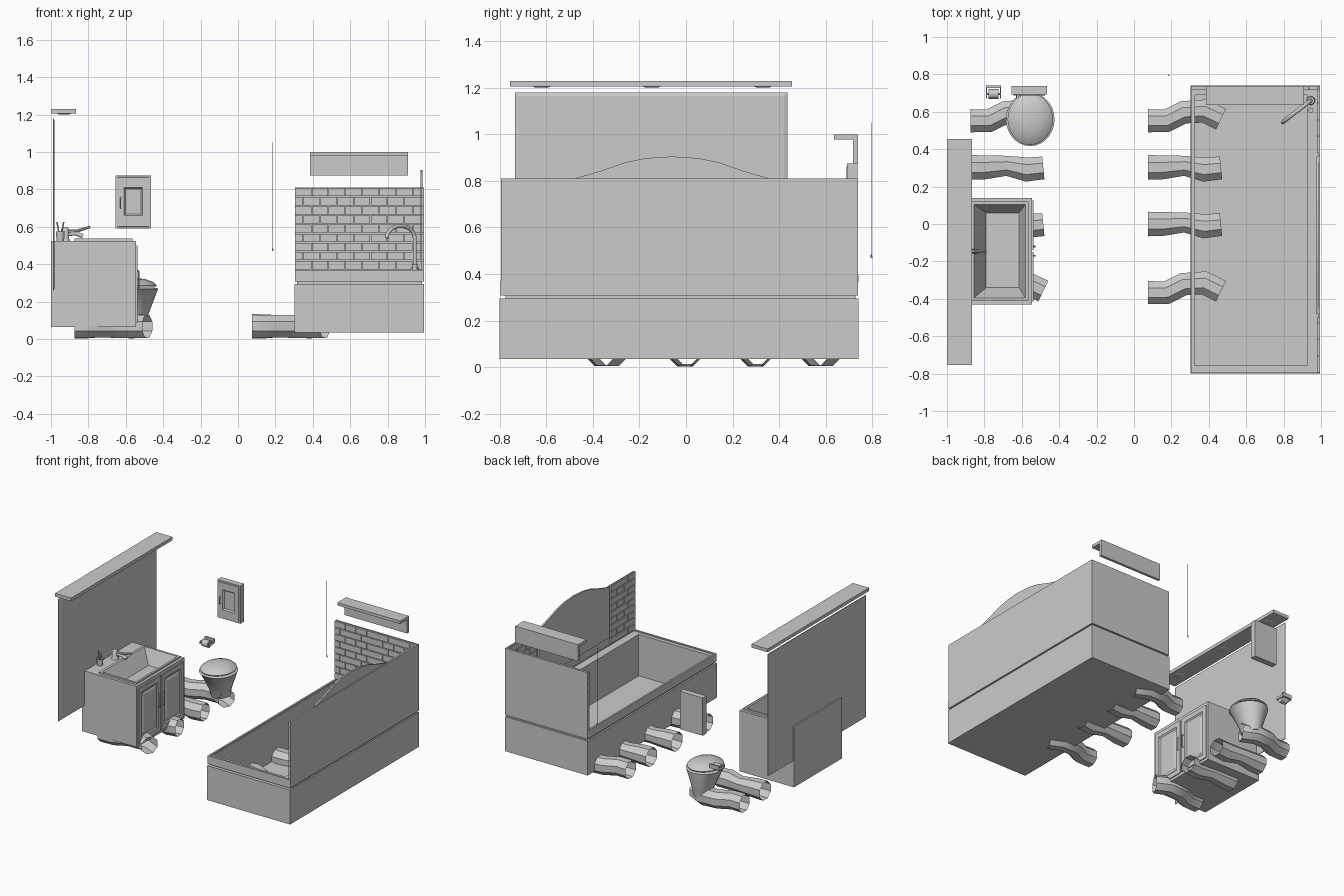
import bpy, bmesh
from math import sin, cos, pi
from mathutils import Vector


def finish(name, bm, smooth=False):
    bmesh.ops.recalc_face_normals(bm, faces=bm.faces)
    me = bpy.data.meshes.new(name)
    bm.to_mesh(me)
    bm.free()
    ob = bpy.data.objects.new(name, me)
    bpy.context.collection.objects.link(ob)
    if smooth:
        bpy.ops.object.select_all(action='DESELECT')
        ob.select_set(True)
        bpy.context.view_layer.objects.active = ob
        bpy.ops.object.shade_smooth_by_angle(angle=0.7)
    return ob


def skin(bm, rings, caps=True):
    """Bridge a list of point loops, closing both ends if wanted."""
    vs = [[bm.verts.new(p) for p in r] for r in rings]
    n = len(vs[0])
    for a, b in zip(vs, vs[1:]):
        for i in range(n):
            bm.faces.new((a[i], a[(i + 1) % n], b[(i + 1) % n], b[i]))
    if caps:
        bm.faces.new(vs[0])
        bm.faces.new(vs[-1])


def rect_loft(name, rects, axis='z'):
    """Rectangles (a0, a1, b0, b1, height) stacked along an axis."""
    put = {'z': lambda a, b, h: (a, b, h), 'x': lambda a, b, h: (h, a, b),
           'y': lambda a, b, h: (a, h, b)}[axis]
    bm = bmesh.new()
    skin(bm, [[put(a, b, h) for a, b in ((a0, b0), (a1, b0), (a1, b1), (a0, b1))]
              for a0, a1, b0, b1, h in rects])
    return finish(name, bm)


def add_box(bm, x0, x1, y0, y1, z0, z1):
    skin(bm, [[(x0, y0, z), (x1, y0, z), (x1, y1, z), (x0, y1, z)] for z in (z0, z1)])


def box(name, *b):
    bm = bmesh.new()
    add_box(bm, *b)
    return finish(name, bm)


def tube(name, path, radii, n=10, caps=True):
    """Round tube along a path of points."""
    pts = [Vector(p) for p in path]
    if not isinstance(radii, (list, tuple)):
        radii = [radii] * len(pts)
    rings = []
    for i, p in enumerate(pts):
        t = (pts[min(i + 1, len(pts) - 1)] - pts[max(i - 1, 0)]).normalized()
        ref = Vector((0, 0, 1)) if abs(t.z) < 0.9 else Vector((0.64, -0.77, 0)).cross(Vector((0, 0, 1)))
        if i == 0:
            u = (ref - t * ref.dot(t)).normalized()
        else:
            u = (u - t * u.dot(t)).normalized()
        v = t.cross(u)
        rings.append([p + radii[i] * (cos(k) * u + sin(k) * v)
                      for k in [2 * pi * (j + .5) / n for j in range(n)]])
    bm = bmesh.new()
    skin(bm, rings, caps)
    return finish(name, bm, True)


def ellipse_loft(name, rings, n=28):
    """Ellipses (cx, cy, rx, ry, z) stacked upward."""
    bm = bmesh.new()
    skin(bm, [[(cx + rx * cos(2 * pi * i / n), cy + ry * sin(2 * pi * i / n), z)
               for i in range(n)] for cx, cy, rx, ry, z in rings])
    return finish(name, bm, True)


# Mirror and light shelf with three lamps
rect_loft("mirror", [(-.735, .435, .26, 1.18, -.99), (-.735, .435, .26, 1.18, -.985),
                     (-.72, .42, .275, 1.165, -.98)], 'x')
box("light_shelf", -1, -.865, -.755, .455, 1.205, 1.23)
for y in (-.62, -.147, .33):
    ellipse_loft("lamp", [(-.93, y, .025, .025, 1.2), (-.93, y, .04, .04, 1.206)], 16)

# Vanity cabinet with sunken sink
rect_loft("vanity_cabinet", [
    (-1, -.545, -.43, .14, .065), (-1, -.545, -.43, .14, .525),
    (-.875, -.565, -.41, .12, .525), (-.875, -.565, -.41, .12, .538),
    (-.855, -.58, -.395, .105, .538), (-.79, -.615, -.34, .06, .43)])
for s in (-1, 1):
    a, b = sorted((-.145 + s * .006, -.145 + s * .27))
    rect_loft("vanity_door", [
        (a, b, .085, .5, -.546), (a, b, .085, .5, -.538),
        (a + .035, b - .035, .12, .465, -.538), (a + .045, b - .045, .13, .455, -.545),
        (a + .055, b - .055, .14, .445, -.545), (a + .065, b - .065, .15, .435, -.54)], 'x')
    y = -.145 + s * .025
    tube("vanity_handle", [(-.54, y, .27), (-.53, y, .28), (-.53, y, .36), (-.54, y, .37)], .005, 8)

# Sink tap and toothbrush cup
ellipse_loft("sink_tap_body", [(-.925, -.145, .028, .028, .524), (-.925, -.145, .022, .022, .535),
                               (-.925, -.145, .022, .022, .585), (-.925, -.145, .012, .012, .598)], 14)
tube("sink_tap_spout", [(-.925, -.145, .56), (-.87, -.145, .565), (-.83, -.145, .55)], .012, 10)
tube("sink_tap_lever", [(-.925, -.145, .575), (-.86, -.145, .578), (-.79, -.145, .6)], [.012, .009, .007], 8)
ellipse_loft("toothbrush_cup", [(-.95, -.29, .02, .02, .524), (-.95, -.29, .024, .024, .575),
                                (-.95, -.29, .02, .02, .575), (-.95, -.29, .017, .017, .53)], 14)
for dx, dy in ((-.018, .01), (.018, -.012)):
    tube("toothbrush", [(-.95, -.29, .53), (-.95 + dx, -.29 + dy, .625)], .004, 6)

# Wall-hung cupboard
rect_loft("wall_cupboard", [
    (-.655, -.465, .59, .875, .737), (-.655, -.465, .59, .875, .692),
    (-.645, -.475, .6, .865, .692), (-.643, -.477, .602, .863, .688),
    (-.61, -.51, .66, .81, .688), (-.602, -.518, .668, .802, .698)], 'y')
tube("cupboard_handle", [(-.628, .688, .7), (-.628, .678, .705), (-.628, .678, .75),
                         (-.628, .688, .755)], .004, 8)

# Toilet bowl and lid
c = -.555
ellipse_loft("toilet_bowl", [(c, .59, .06, .075, .07), (c, .585, .075, .09, .13),
                             (c, .565, .125, .138, .262), (c, .56, .13, .143, .268),
                             (c, .56, .11, .12, .275)])
ellipse_loft("toilet_lid", [(c, .56, .118, .135, .28), (c, .56, .121, .138, .287),
                            (c, .562, .1, .115, .305), (c, .565, .06, .07, .32),
                            (c, .566, .02, .025, .325)])

# Paper holder
box("paper_holder_plate", -.79, -.712, .728, .74, .365, .395)
for x in (-.788, -.714):
    box("paper_holder_arm", x - .003, x + .003, .67, .735, .36, .38)
tube("paper_holder_bar", [(-.788, .695, .37), (-.714, .695, .37)], .005, 8)
tube("paper_roll", [(-.777, .695, .365), (-.725, .695, .365)], .026, 16)

# Bathtub with shadow groove, lip and deep basin
rect_loft("bathtub", [
    (.303, .995, -.8, .74, .035), (.303, .995, -.8, .74, .295),
    (.315, .985, -.775, .728, .295), (.315, .985, -.775, .728, .307),
    (.305, .995, -.797, .738, .307), (.305, .995, -.797, .738, .37),
    (.318, .985, -.785, .728, .37), (.318, .985, -.785, .728, .362),
    (.326, .925, -.757, .69, .362), (.326, .925, -.757, .69, .05)])

# Splash walls around the tub
box("tub_back_wall", .305, .995, .73, .738, .37, .81)
box("tub_side_wall", .987, .995, -.795, .738, .37, .81)
bm = bmesh.new()
pitch = .44 / 9
for r in range(9):
    z = .37 + r * pitch
    off = .045 * (r % 2)
    for k in range(-1, 8):
        x0 = max(.305, .305 + k * .09 + off)
        x1 = min(.985, .305 + (k + 1) * .09 + off - .003)
        if x1 - x0 > .01:
            add_box(bm, x0, x1, .716, .731, z + .003, z + pitch - .003)
    for lo, hi in ((-.795, -.5), (.38, .716)):
        for k in range(-1, 5):
            y0 = max(lo, lo + k * .09 + off)
            y1 = min(hi, lo + (k + 1) * .09 + off - .003)
            if y1 - y0 > .01:
                add_box(bm, .978, .988, y0, y1, z + .003, z + pitch - .003)
finish("wall_tiles", bm)

# Arched panel on the long splash wall
prof = [(.36, .43), (.36, .81), (.25, .842), (.14, .88), (.05, .898), (-.06, .905),
        (-.17, .898), (-.26, .88), (-.37, .842), (-.48, .81), (-.48, .43)]
bm = bmesh.new()
skin(bm, [[(x, y, z) for y, z in prof] for x in (.975, .987)])
finish("arched_panel", bm)

# Ledge above the tub (L-shaped section)
prof = [(.635, .978), (.635, 1), (.738, 1), (.738, .875), (.718, .875), (.718, .978)]
bm = bmesh.new()
skin(bm, [[(x, y, z) for y, z in prof] for x in (.385, .91)])
finish("tub_ledge", bm)

# Tub tap with gooseneck spout
arc = [(.945 - .075 * (1 - cos(t)), .66 - .058 * (1 - cos(t)), .54 + .065 * sin(t))
       for t in [pi * i / 10 for i in range(11)]]
tube("tub_tap_spout", [(.945, .66, .36), (.945, .66, .46)] + arc, .011, 10)
ellipse_loft("tub_tap_base", [(.945, .66, .024, .024, .36), (.945, .66, .02, .02, .385)], 16)
ellipse_loft("tub_tap_knob", [(.945, .608, .014, .014, .36), (.945, .608, .014, .014, .4)], 12)

# Open wavy tubes lying on the floor in two rows
wave_a = ((0, 0), (.1, .0), (.19, .045), (.3, .052), (.39, .008))
wave_b = ((0, 0), (.08, 0), (.195, .008), (.3, -.012), (.39, -.003))
rad_a = (.067, .066, .066, .068, .066)
rad_b = (.071, .069, .058, .07, .066)
for x in (-.875, .075):
    for y, wave, rad in ((.552, wave_a, rad_a), (.303, wave_b, rad_b),
                         (0, wave_b, rad_b), (-.367, wave_a, rad_a)):
        tube("floor_tube", [(x + dx, y + dy, .068) for dx, dy in wave], list(rad), 8, False)

# Light pull cord
tube("pull_cord", [(.185, .796, .475), (.185, .796, 1.05)], .0015, 6)
ellipse_loft("cord_pull", [(.185, .796, .004, .004, .47), (.185, .796, .003, .003, .485)], 8)
